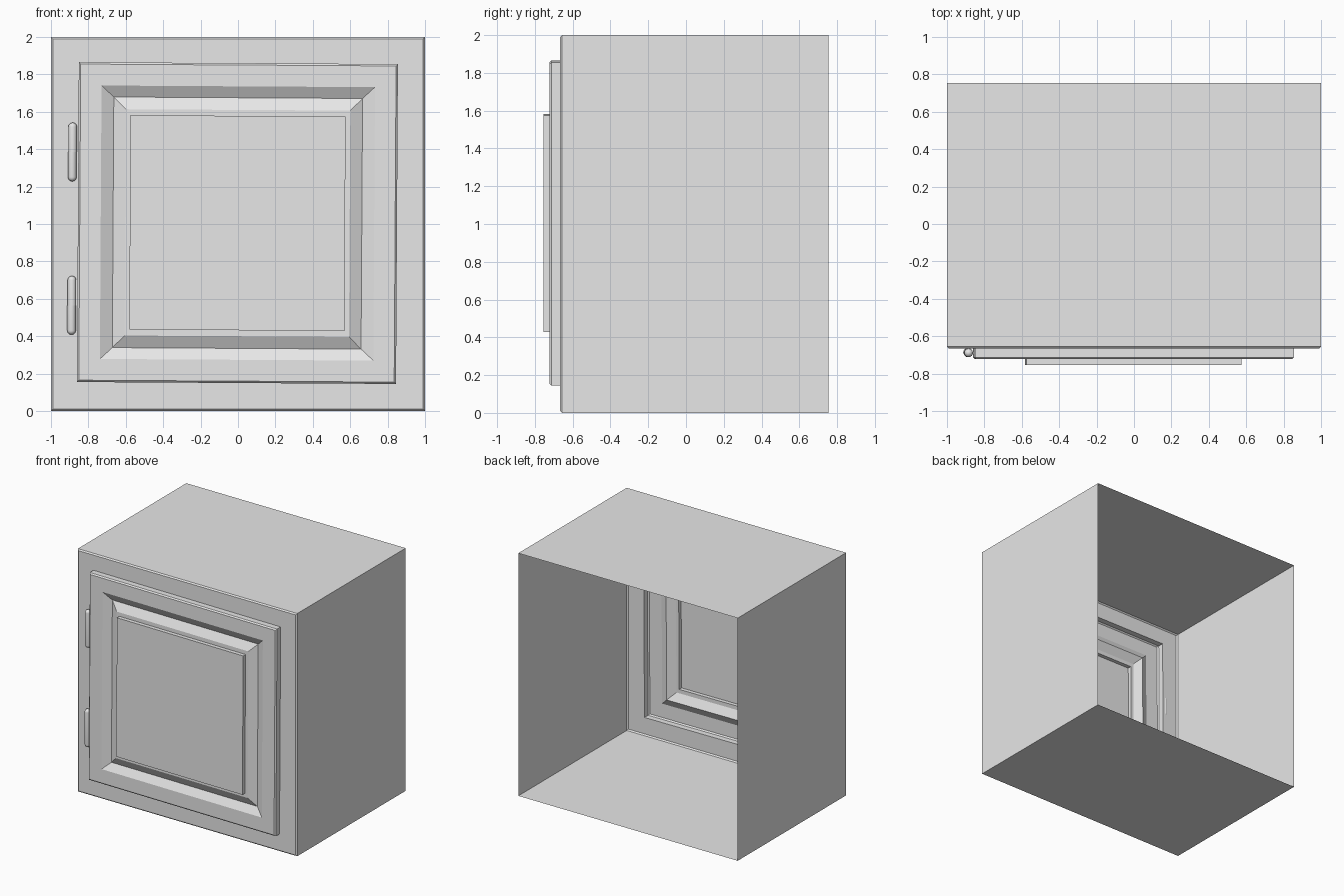
import bpy, bmesh, math
from mathutils import Matrix

cube = bpy.data.objects.get("Cube")
if cube:
    bpy.data.objects.remove(cube, do_unlink=True)

grey = bpy.data.materials.new("plain grey")
grey.use_nodes = True
grey.diffuse_color = (0.8, 0.8, 0.8, 1)
grey.node_tree.nodes["Principled BSDF"].inputs["Base Color"].default_value = (0.8, 0.8, 0.8, 1)

MID = 1.005      # height of the door centre
TILT = 0.006     # the door hangs slightly crooked


def add_object(name, bm):
    mesh = bpy.data.meshes.new(name)
    bm.to_mesh(mesh)
    bm.free()
    mesh.materials.append(grey)
    obj = bpy.data.objects.new(name, mesh)
    bpy.context.collection.objects.link(obj)
    return obj


def rect_ring(bm, half_x, half_z, y, on_door=True):
    """Four corners of a rectangle facing the front."""
    ring = []
    for sx, sz in ((-1, -1), (1, -1), (1, 1), (-1, 1)):
        x, z = sx * half_x, sz * half_z
        if on_door:
            x, z = x + TILT * z - 0.003, z - TILT * x + MID
        else:
            z += 1
        ring.append(bm.verts.new((x, y, z)))
    return ring


def bridge(bm, a, b):
    n = len(a)
    for i in range(n):
        j = (i + 1) % n
        bm.faces.new((a[i], a[j], b[j], b[i]))


# Cabinet shell, open at the back, with a chamfered front rim
bm = bmesh.new()
body_steps = [(1, 0.755), (1, -0.656), (0.99, -0.666)]
rings = [rect_ring(bm, h, h, y, False) for h, y in body_steps]
# Door: rim, chamfer, V groove and raised centre panel
door_steps = [
    (0.853, 0.855, -0.666), (0.853, 0.855, -0.713), (0.843, 0.845, -0.723),
    (0.731, 0.731, -0.723), (0.665, 0.670, -0.688), (0.600, 0.605, -0.723),
    (0.575, 0.573, -0.723), (0.575, 0.573, -0.755),
]
rings += [rect_ring(bm, *step) for step in door_steps]
for a, b in zip(rings, rings[1:]):
    bridge(bm, a, b)
bm.faces.new(rings[-1])
add_object("cabinet_with_door", bm)


def knuckle(name, x, y, z, direction):
    """Half of a hinge barrel with a domed outer end."""
    bm = bmesh.new()
    r, length, sides = 0.023, 0.157, 16
    profile = [(r, 0)]
    for k in range(5):
        t = k * math.pi / 10
        profile.append((r * math.cos(t), length - r + r * math.sin(t)))
    loops = []
    for rad, h in profile:
        loops.append([bm.verts.new((rad * math.cos(a), rad * math.sin(a), h))
                      for a in (2 * math.pi * i / sides for i in range(sides))])
    for a, b in zip(loops, loops[1:]):
        bridge(bm, a, b)
    bm.faces.new(loops[0][::-1])
    tip = bm.verts.new((0, 0, length))
    for i in range(sides):
        bm.faces.new((loops[-1][i], loops[-1][(i + 1) % sides], tip))
    if direction < 0:
        bm.transform(Matrix.Rotation(math.pi, 4, 'X'))
    for f in bm.faces:
        f.smooth = len(f.verts) < sides
    bm.transform(Matrix.Translation((x, y, z)))
    obj = add_object(name, bm)
    bpy.ops.object.select_all(action='DESELECT')
    obj.select_set(True)
    bpy.context.view_layer.objects.active = obj
    bpy.ops.object.shade_smooth_by_angle(angle=math.radians(40))


# Two hinges on the right-hand edge of the door
for label, x, z in (("upper", -0.884, 1.385), ("lower", -0.888, 0.565)):
    knuckle(label + "_hinge_top_knuckle", x, -0.689, z, 1)
    knuckle(label + "_hinge_bottom_knuckle", x - 0.002, -0.686, z, -1)
